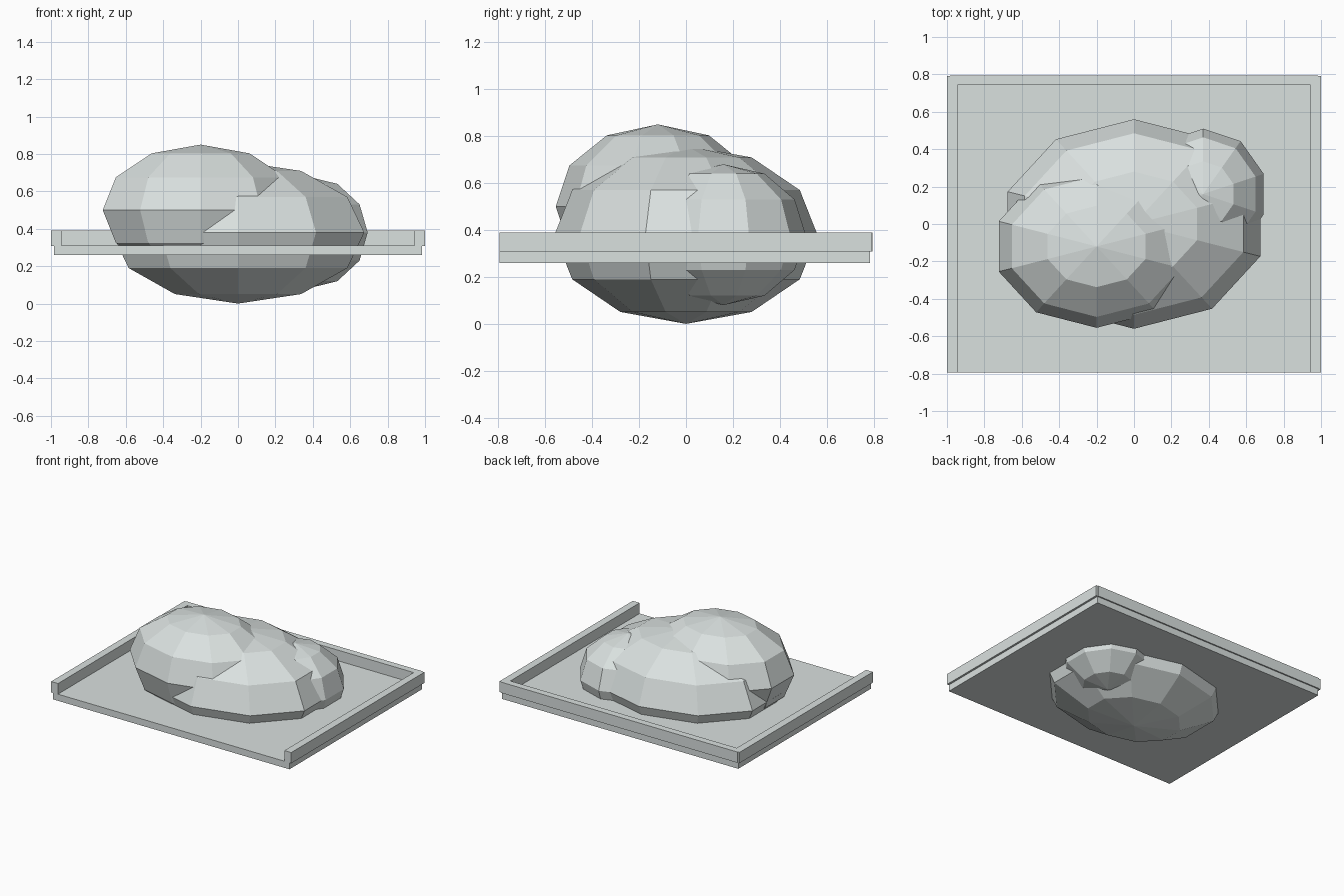
import bpy

if "Cube" in bpy.data.objects:
    bpy.data.objects.remove(bpy.data.objects["Cube"])

# One pale grey for everything
grey = bpy.data.materials.new("pale grey")
grey.diffuse_color = (0.70, 0.75, 0.74, 1)
grey.use_nodes = True
grey.node_tree.nodes["Principled BSDF"].inputs["Base Color"].default_value = grey.diffuse_color


def finish(name):
    ob = bpy.context.object
    ob.name = name
    ob.data.materials.append(grey)
    bpy.ops.object.transform_apply(location=False, rotation=False, scale=True)
    return ob


def lump(name, centre, radii):
    """Faceted low-poly ellipsoid."""
    bpy.ops.mesh.primitive_uv_sphere_add(segments=10, ring_count=6, radius=1,
                                         location=centre)
    ob = bpy.context.object
    ob.scale = radii
    # A vertex column must point along +x
    for v in ob.data.vertices:
        v.co.x, v.co.y = (v.co.x, v.co.y)
    return finish(name)


def box(name, lo, hi):
    """Box between two opposite corners."""
    bpy.ops.mesh.primitive_cube_add(
        size=1, location=[(a + b) / 2 for a, b in zip(lo, hi)])
    bpy.context.object.scale = [b - a for a, b in zip(lo, hi)]
    return finish(name)


# Three overlapping lumps
lump("main_lump", (0, 0, 0.38), (0.71, 0.56, 0.38))
lump("upper_lump", (-0.2, -0.12, 0.5), (0.55, 0.435, 0.35))
lump("side_lump", (0.37, 0.16, 0.38), (0.34, 0.35, 0.30))

# Tray floor, slightly smaller than the rim
box("tray_floor", (-0.985, -0.795, 0.26), (0.985, 0.785, 0.31))

# Rim on the left, right and back; the front stays open
for name, side in (("left_rim", -1), ("right_rim", 1)):
    xs = sorted((side * 0.943, side * 1.0))
    box(name, (xs[0], -0.795, 0.309), (xs[1], 0.79, 0.39))
box("back_rim", (-0.985, 0.743, 0.309), (0.985, 0.795, 0.39))
